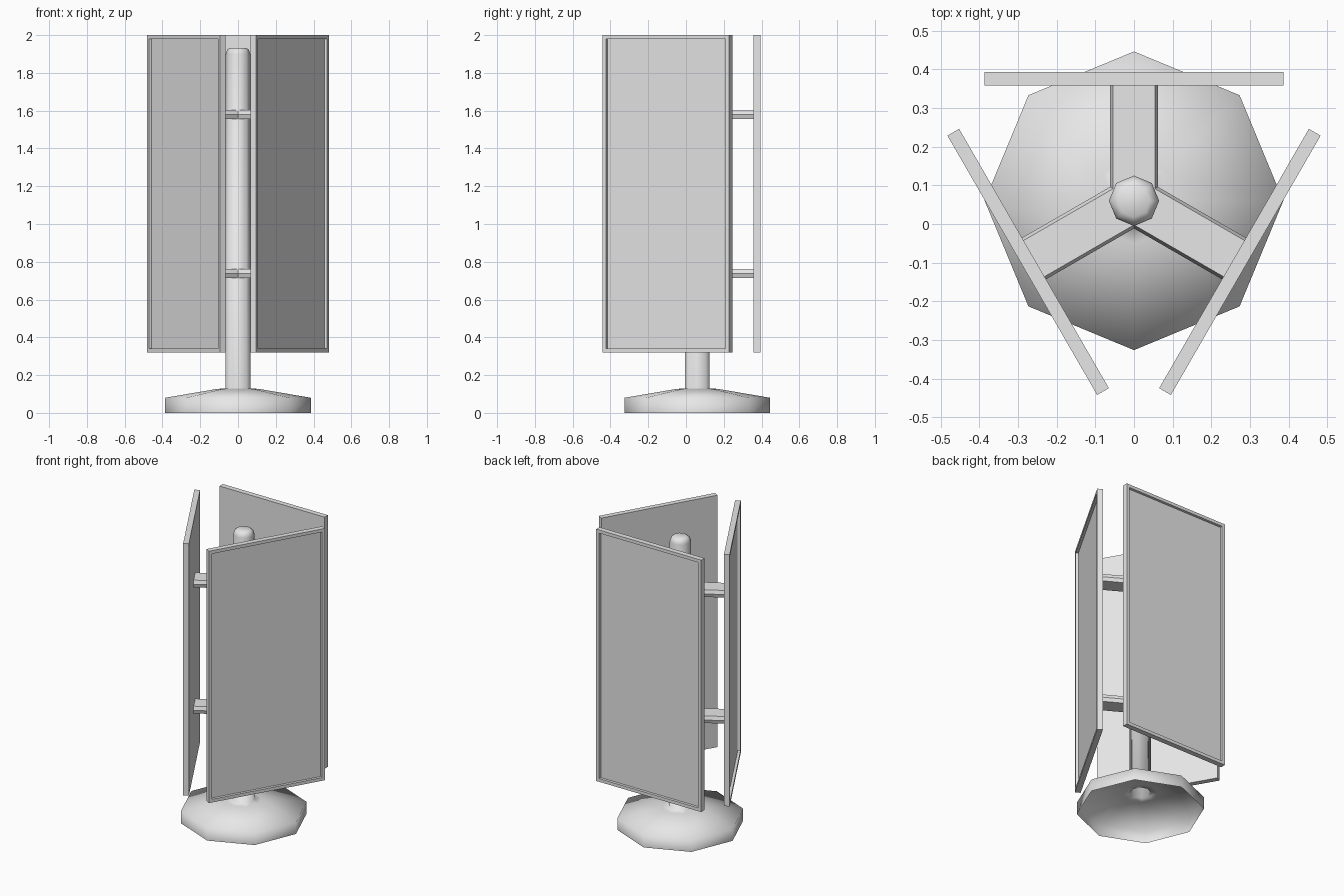
import bpy, bmesh
from math import pi, sin, cos
from mathutils import Matrix, Vector

cube = bpy.data.objects.get("Cube")
if cube:
    bpy.data.objects.remove(cube, do_unlink=True)

grey = bpy.data.materials.new("light grey")
grey.use_nodes = True
COLOUR = (0.8, 0.8, 0.8, 1)
grey.diffuse_color = COLOUR
grey.node_tree.nodes["Principled BSDF"].inputs["Base Color"].default_value = COLOUR

AXIS = Vector((0, 0.06, 0))   # the pole's position
SIDES = 8


def finish(bm, name, turn=0.0, smooth=False):
    bmesh.ops.rotate(bm, verts=bm.verts, matrix=Matrix.Rotation(turn, 3, 'Z'))
    mesh = bpy.data.meshes.new(name)
    bm.to_mesh(mesh)
    bm.free()
    mesh.materials.append(grey)
    for p in mesh.polygons:
        p.use_smooth = smooth
    ob = bpy.data.objects.new(name, mesh)
    ob.location = AXIS
    bpy.context.collection.objects.link(ob)
    return ob


# Base and pole: one octagonal lathe, open underneath
def stand(profile):
    bm = bmesh.new()
    rings = [[bm.verts.new((r * cos(2 * pi * i / SIDES), r * sin(2 * pi * i / SIDES), z))
              for i in range(SIDES)] for r, z in profile]
    for low, high in zip(rings, rings[1:]):
        for i in range(SIDES):
            j = (i + 1) % SIDES
            bm.faces.new((low[i], low[j], high[j], high[i]))
    bm.faces.new(rings[-1])
    finish(bm, "base_and_pole", smooth=True)


# Display panel: a slab with a recessed outer face
def panel(name, turn):
    bm = bmesh.new()
    bmesh.ops.create_cube(bm, size=1)
    bmesh.ops.scale(bm, vec=(0.774, 0.035, 1.68), verts=bm.verts)
    bmesh.ops.translate(bm, vec=(0, 0.316, 1.16), verts=bm.verts)
    bm.normal_update()
    outer = [f for f in bm.faces if f.normal.y > 0.9]
    bmesh.ops.inset_region(bm, faces=outer, thickness=0.03)
    # A second rim gives the recess straight walls
    bmesh.ops.inset_region(bm, faces=outer, thickness=0.0005, depth=-0.017)
    finish(bm, name, turn)


# Bracket: a bar with edges pointed at mid height
def bracket(name, turn, z):
    top, mid, h = 0.054, 0.062, 0.024
    section = [(-top, -h), (top, -h), (mid, 0), (top, h), (-top, h), (-mid, 0)]
    bm = bmesh.new()
    face = bm.faces.new([bm.verts.new((x, 0, z + dz)) for x, dz in section])
    new = bmesh.ops.extrude_face_region(bm, geom=[face])["geom"]
    ends = [v for v in new if isinstance(v, bmesh.types.BMVert)]
    bmesh.ops.translate(bm, vec=(0, 0.299, 0), verts=ends)
    bmesh.ops.recalc_face_normals(bm, faces=bm.faces)
    finish(bm, name, turn)


stand([(0.386, 0), (0.386, 0.08), (0.11, 0.127), (0.065, 0.13),
       (0.065, 1.9), (0.058, 1.922), (0.042, 1.933)])

for side, turn in (("back", 0), ("right", 2 * pi / 3), ("left", -2 * pi / 3)):
    panel(side + "_panel", turn)
    for level, z in (("lower", 0.738), ("upper", 1.579)):
        bracket(f"{side}_{level}_bracket", turn, z)
